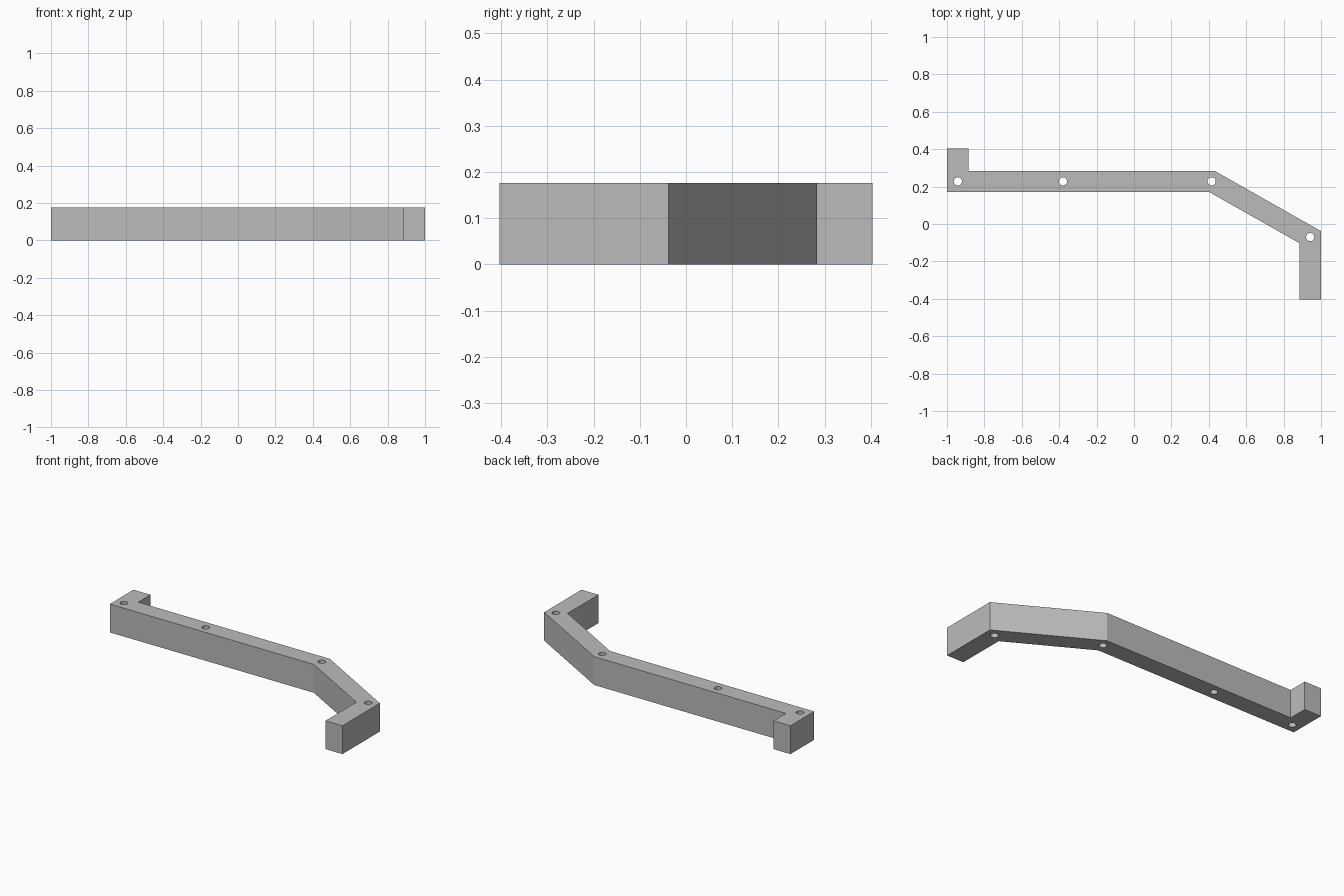
import bpy
import bmesh

cube = bpy.data.objects.get("Cube")
if cube:
    bpy.data.objects.remove(cube, do_unlink=True)

HEIGHT = 0.176
HOLE_RADIUS = 0.022
OUTLINE = [(-1, 0.404), (-1, 0.172), (0.4, 0.172), (0.884, -0.102),
           (0.884, -0.404), (1, -0.404), (1, -0.038), (0.431, 0.284),
           (-0.884, 0.284), (-0.884, 0.404)]
HOLES = [(-0.942, 0.228), (-0.38, 0.228), (0.415, 0.228), (0.942, -0.07)]

# Plain grey
grey = bpy.data.materials.new("plain_grey")
grey.use_nodes = True
colour = (0.5, 0.5, 0.5, 1)
grey.diffuse_color = colour
grey.node_tree.nodes["Principled BSDF"].inputs["Base Color"].default_value = colour

# Bent bracket bar: outline extruded upwards
bm = bmesh.new()
base = bm.faces.new([bm.verts.new((x, y, 0)) for x, y in OUTLINE])
top = bmesh.ops.extrude_face_region(bm, geom=[base])["geom"]
bmesh.ops.translate(bm, vec=(0, 0, HEIGHT),
                    verts=[v for v in top if isinstance(v, bmesh.types.BMVert)])
bmesh.ops.recalc_face_normals(bm, faces=bm.faces)
mesh = bpy.data.meshes.new("bracket_bar")
bm.to_mesh(mesh)
bm.free()
mesh.materials.append(grey)
bar = bpy.data.objects.new("bracket_bar", mesh)
bpy.context.collection.objects.link(bar)

# Screw holes drilled right through
for i, (x, y) in enumerate(HOLES):
    bpy.ops.mesh.primitive_cylinder_add(vertices=32, radius=HOLE_RADIUS,
                                        depth=HEIGHT * 2, location=(x, y, HEIGHT / 2))
    drill = bpy.context.object
    drill.name = f"hole_cutter_{i + 1}"
    drill.data.materials.append(grey)
    drill.hide_render = True
    cut = bar.modifiers.new(f"screw_hole_{i + 1}", 'BOOLEAN')
    cut.operation = 'DIFFERENCE'
    cut.solver = 'EXACT'
    cut.object = drill

# Apply the cuts, then discard the cutters
bpy.ops.object.select_all(action='DESELECT')
bar.select_set(True)
bpy.context.view_layer.objects.active = bar
for cut in list(bar.modifiers):
    drill = cut.object
    bpy.ops.object.modifier_apply(modifier=cut.name)
    bpy.data.objects.remove(drill, do_unlink=True)
bpy.ops.object.shade_smooth_by_angle(angle=0.4)
